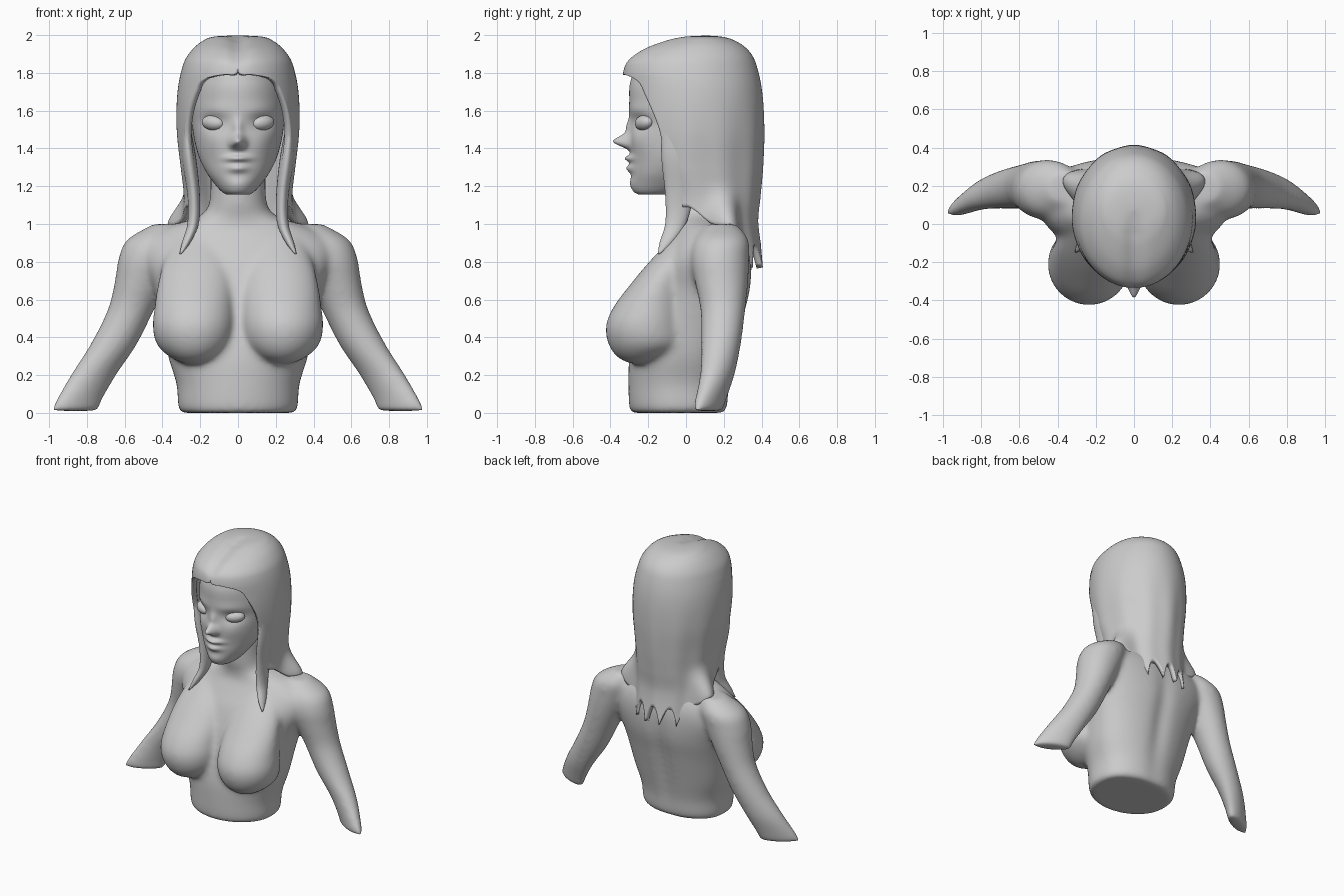
import bpy, bmesh, math
from math import sin, cos, pi, exp, radians

if "Cube" in bpy.data.objects:
    bpy.data.objects.remove(bpy.data.objects["Cube"])


def interp(rows, z):
    """Smooth (Hermite) interpolation of a table whose first column is z."""
    n = len(rows)
    z = min(max(z, rows[0][0]), rows[-1][0])
    i = 0
    while i < n - 2 and z > rows[i + 1][0]:
        i += 1
    a, b = rows[i], rows[i + 1]
    p, q = rows[max(i - 1, 0)], rows[min(i + 2, n - 1)]
    h = b[0] - a[0]
    t = (z - a[0]) / h
    out = []
    for k in range(1, len(a)):
        ma = (b[k] - p[k]) / (b[0] - p[0]) * h
        mb = (q[k] - a[k]) / (q[0] - a[0]) * h
        out.append((2*t**3 - 3*t*t + 1) * a[k] + (t**3 - 2*t*t + t) * ma
                   + (3*t*t - 2*t**3) * b[k] + (t**3 - t*t) * mb)
    return out


def ramp(t):
    t = min(max(t, 0), 1)
    return t * t * (3 - 2 * t)


def loft(bm, rows, n=48, steps=40, side=1, power=1):
    """Closed stack of ellipses; row = z, centre x, half width, front y, back y, shear."""
    rings = []
    for i in range(steps + 1):
        z = rows[0][0] + (rows[-1][0] - rows[0][0]) * i / steps
        cx, rx, yf, yb, sh = interp(rows, z)
        rx = max(rx, 0.003)
        ring = []
        for j in range(n):
            a = 2 * pi * j / n
            x = rx * sin(a)
            c = cos(a) if cos(a) > 0 else -abs(cos(a)) ** power
            y = (yf + yb) / 2 - (yb - yf) / 2 * c + sh * x
            ring.append(bm.verts.new((side * (cx + x), y, z)))
        rings.append(ring)
    faces = [list(reversed(rings[0])), rings[-1]]
    for r, s in zip(rings, rings[1:]):
        for j in range(n):
            k = (j + 1) % n
            faces.append([r[j], r[k], s[k], s[j]])
    for f in faces:
        bm.faces.new(f if side > 0 else list(reversed(f)))


def finish(bm, name):
    for f in bm.faces:
        f.smooth = True
    me = bpy.data.meshes.new(name)
    bm.to_mesh(me)
    bm.free()
    ob = bpy.data.objects.new(name, me)
    bpy.context.collection.objects.link(ob)
    return ob


def bump(v, x0, z0, sx, sz, amp):
    """Gaussian push along -y."""
    v.co.y -= amp * exp(-((v.co.x - x0) / sx) ** 2 - ((v.co.z - z0) / sz) ** 2)


# body: torso and neck, chest and arms fused by a voxel remesh
torso = [(0, 0, .30, -.29, .20, 0), (.02, 0, .315, -.30, .22, 0), (.15, 0, .325, -.305, .235, 0),
         (.3, 0, .37, -.30, .265, 0), (.5, 0, .405, -.26, .31, 0), (.65, 0, .44, -.22, .345, 0),
         (.8, 0, .50, -.165, .352, 0), (.9, 0, .49, -.11, .335, 0), (.98, 0, .38, -.07, .30, 0),
         (1.04, 0, .21, -.07, .26, 0), (1.1, 0, .155, -.085, .22, 0), (1.3, 0, .145, -.09, .2, 0)]
arm = [(.01, .863, .126, .06, .17, -.45), (.06, .845, .124, .065, .19, -.45),
       (.2, .765, .122, .08, .25, -.3), (.36, .66, .124, .08, .29, -.1),
       (.55, .565, .124, .075, .315, 0), (.7, .51, .142, .045, .33, 0),
       (.82, .47, .162, .025, .335, 0), (.92, .43, .155, .045, .33, 0), (1.0, .36, .09, .11, .27, 0)]
breast = [(.262, .24, .05, -.30, -.2, 0), (.29, .235, .12, -.36, -.1, 0), (.36, .235, .194, -.41, 0, 0),
          (.46, .236, .216, -.425, 0, 0), (.56, .232, .21, -.385, 0, 0), (.68, .225, .20, -.295, 0, 0),
          (.8, .215, .18, -.195, .04, 0), (.95, .2, .12, -.05, .06, 0)]
bm = bmesh.new()
loft(bm, torso, 96, 80, power=.75)
for v in bm.verts:
    if v.co.y > .05:
        bump(v, 0, .5, .06, .4, .025)
for s in (1, -1):
    loft(bm, arm, side=s)
    loft(bm, breast, side=s)
body = finish(bm, "body")
rm = body.modifiers.new("fuse", 'REMESH')
rm.mode = 'VOXEL'
rm.voxel_size = .012
rm.use_smooth_shade = True
sm = body.modifiers.new("soften", 'SMOOTH')
sm.factor = .5
sm.iterations = 36

# head with modelled face
head = [(1.155, 0, .06, -.25, -.08, 0), (1.17, 0, .085, -.275, -.02, 0), (1.21, 0, .122, -.288, .05, 0),
        (1.27, 0, .165, -.29, .1, 0), (1.35, 0, .205, -.29, .2, 0), (1.45, 0, .232, -.295, .3, 0),
        (1.55, 0, .245, -.295, .33, 0), (1.65, 0, .247, -.30, .33, 0), (1.75, 0, .235, -.295, .32, 0),
        (1.85, 0, .2, -.25, .28, 0), (1.92, 0, .12, -.13, .2, 0)]
face = [(0, 1.437, .034, .034, .088), (0, 1.51, .028, .05, .022), (0, 1.347, .06, .018, .034),
        (0, 1.295, .052, .022, .026), (0, 1.21, .06, .03, .008)]
for s in (1, -1):
    face += [(s * .03, 1.42, .017, .02, .012), (s * .13, 1.535, .065, .045, -.025),
             (s * .12, 1.60, .09, .035, .007), (s * .14, 1.43, .07, .07, .012)]
bm = bmesh.new()
loft(bm, head, 160, 110)
for v in bm.verts:
    if v.co.y < -.05:
        for b in face:
            bump(v, *b)
finish(bm, "head")

# eyes
for s, side in ((1, "left"), (-1, "right")):
    bm = bmesh.new()
    bmesh.ops.create_uvsphere(bm, u_segments=32, v_segments=20, radius=1)
    for v in bm.verts:
        x, y, z = v.co
        v.co = (s * (.132 + .06 * x), -.222 + .045 * y + .02 * x, 1.535 + .04 * z + .005 * x)
    finish(bm, side + "_eye")

# hair shell: z, half width, front y, back y; and the opening angle from the front
hair = [(.75, .27, -.2, .42), (1.0, .285, -.2, .38), (1.15, .285, -.22, .392),
        (1.3, .302, -.29, .405), (1.5, .324, -.32, .413), (1.7, .320, -.332, .403),
        (1.85, .288, -.325, .37), (1.92, .245, -.25, .33), (1.97, .185, -.13, .26),
        (1.993, .12, -.03, .18), (2.0, 0, .07, .07)]
opening = [(.75, 80), (1.0, 76), (1.15, 64), (1.3, 61), (1.5, 59), (1.7, 45), (1.77, 34),
           (1.805, 5), (1.84, 0), (2.0, 0)]
R, C = 80, 144
bm = bmesh.new()
grid = []
for i in range(R + 1):
    row = []
    for j in range(C + 1):
        u = j / C
        d = abs(u - .5) * 2
        w = ramp((d - .45) / .2)
        hem = .89 + .1 * w + .1 * ramp((d - .75) / .2)
        hem -= .12 * (1 - w) * (1 - abs(sin(8 * pi * (u - .5) + pi / 2))) ** 1.2
        z = 2 - (2 - hem) * (i / R) ** 1.8
        rx, yf, yb = interp(hair, z)
        a0 = radians(max(interp(opening, z)[0], 0))
        a = a0 + (2 * pi - 2 * a0) * u
        low = ramp((1.75 - z) / .5)
        wave = 1 + .01 * cos(11 * (a - pi)) * low
        # hair flares outwards where it meets the shoulders
        flare = .4 * exp(-((abs(a - pi) - 1.2) / .25) ** 2) * ramp((1.25 - z) / .27) ** 1.5
        x = rx * sin(a) * (wave + flare)
        y = (yf + yb) / 2 - (yb - yf) / 2 * cos(a) * (wave + flare)
        if y < .1:  # centre parting
            z -= .02 * exp(-(x / .05) ** 2) * min(1, (.1 - y) / .15)
        row.append(bm.verts.new((x, y, z)))
    grid.append(row)
for r, s in zip(grid, grid[1:]):
    for j in range(C):
        bm.faces.new((r[j], s[j], s[j + 1], r[j + 1]))
bmesh.ops.remove_doubles(bm, verts=bm.verts, dist=.0002)
shell = finish(bm, "hair")
so = shell.modifiers.new("thickness", 'SOLIDIFY')
so.thickness = .035
so.offset = -1

# loose locks in front of the shoulders
lock = [(.84, .305, .005, -.15, -.14, 0), (.9, .275, .022, -.14, -.07, 0),
        (1.0, .238, .03, -.11, 0, 0), (1.15, .235, .033, -.11, .04, 0),
        (1.35, .26, .038, -.13, .08, 0), (1.5, .275, .025, -.13, .05, 0)]
for s, side in ((1, "left_"), (-1, "right_")):
    bm = bmesh.new()
    loft(bm, lock, 24, 40, s)
    finish(bm, side + "front_lock")
